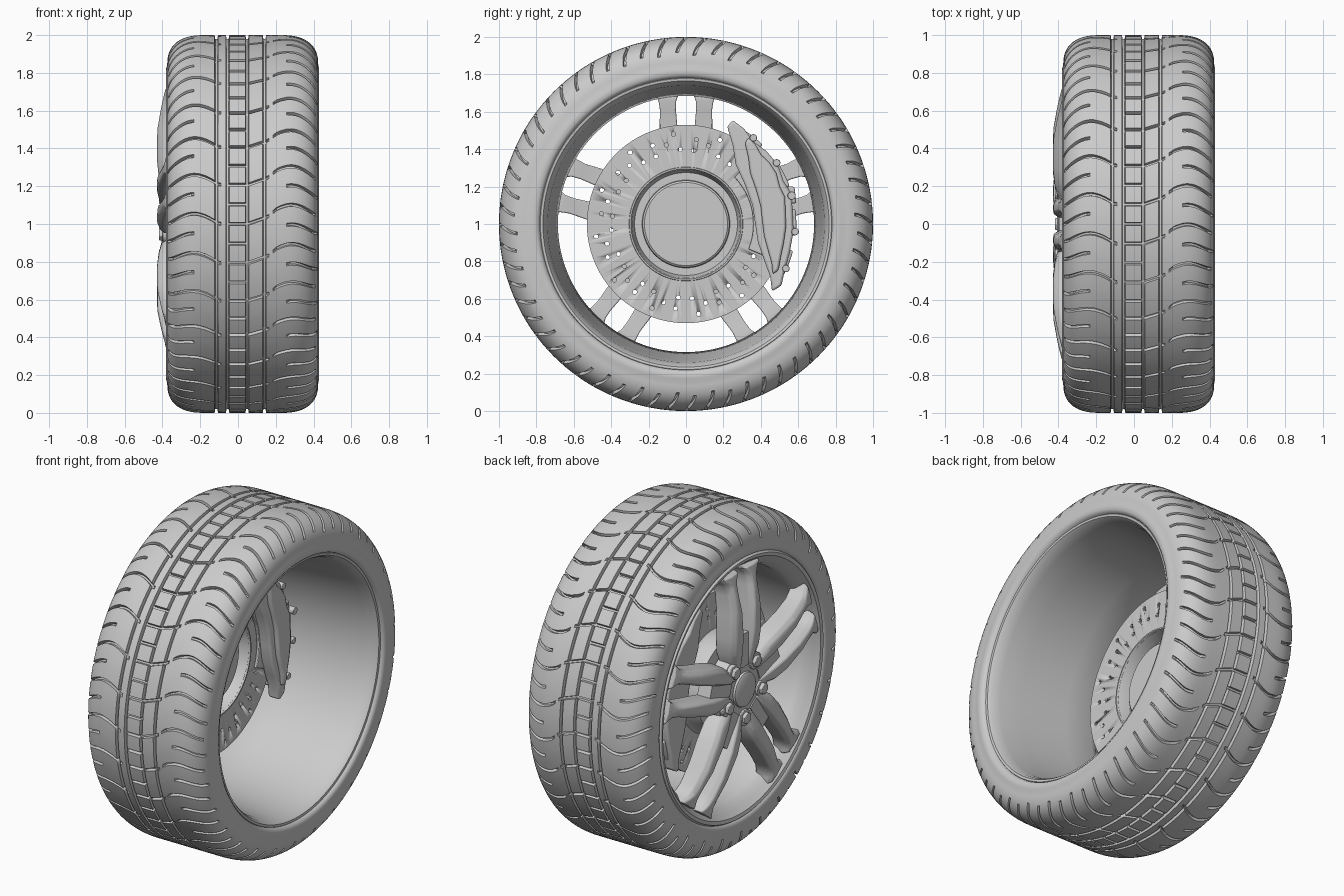
import bpy, bmesh
from math import sin, cos, pi, radians, tau

if "Cube" in bpy.data.objects:
    bpy.data.objects.remove(bpy.data.objects["Cube"])

def finish(name, verts, faces, angle=35, bevel=0):
    me = bpy.data.meshes.new(name)
    me.from_pydata(verts, [], faces)
    bm = bmesh.new()
    bm.from_mesh(me)
    bmesh.ops.remove_doubles(bm, verts=bm.verts, dist=1e-5)
    bmesh.ops.recalc_face_normals(bm, faces=bm.faces)
    bm.to_mesh(me)
    bm.free()
    ob = bpy.data.objects.new(name, me)
    bpy.context.collection.objects.link(ob)
    bpy.ops.object.select_all(action='DESELECT')
    ob.select_set(True)
    bpy.context.view_layer.objects.active = ob
    bpy.ops.object.shade_smooth_by_angle(angle=radians(angle))
    if bevel:
        m = ob.modifiers.new("bevel", 'BEVEL')
        m.width, m.segments = bevel, 2
    return ob

def pos(x, r, w, a):
    """Point at radius r, sideways offset w, in the direction a around the axle."""
    return (x, r * cos(a) - w * sin(a), 1 + r * sin(a) + w * cos(a))

def lathe(name, profile, n=128, closed=True):
    k = len(profile)
    verts = [pos(x, r, 0, tau * i / n) for i in range(n) for x, r in profile]
    faces = [(i * k + j, i * k + (j + 1) % k, (i + 1) % n * k + (j + 1) % k, (i + 1) % n * k + j)
             for i in range(n) for j in range(k if closed else k - 1)]
    return finish(name, verts, faces)

def loft(name, rings, bevel=0):
    k = len(rings[0])
    verts = [v for ring in rings for v in ring]
    faces = [(i * k + j, i * k + (j + 1) % k, (i + 1) * k + (j + 1) % k, (i + 1) * k + j)
             for i in range(len(rings) - 1) for j in range(k)]
    faces += [tuple(range(k)), tuple(range(len(verts) - k, len(verts)))]
    return finish(name, verts, faces, bevel=bevel)

def prism(name, pts, x0, x1, bevel=0):
    return loft(name, [[(x, y, z) for y, z in pts] for x in (x0, x1)], bevel)

def circle(r, w, a, rad, n, turn=0):
    return [pos(0, r + rad * cos(tau * i / n + turn), w + rad * sin(tau * i / n + turn), a)[1:] for i in range(n)]

def sector(r0, r1, a0, a1, n=12):
    angs = [radians(a0 + (a1 - a0) * i / n) for i in range(n + 1)]
    return [pos(0, r1, 0, a)[1:] for a in angs] + [pos(0, r0, 0, a)[1:] for a in reversed(angs)]

# Tyre: a grid sheared along the tread curves so all grooves follow grid lines
C, P, W, DEPTH = 0.025, tau / 30, 0.009, 0.02
side = [(.33, .77), (.37, .775), (.395, .785), (.405, .80), (.405, .825)]
cols = []                                   # x, r, normal x, normal r, circumferential groove
def shoulder(s):
    out = [(C + s * dx, r, s, 0, 0) for dx, r in side]
    for i in range(15):
        a = pi / 2 * (1 - i / 15)
        out.append((C + s * (.2 + .2 * sin(a) ** .8), .84 + .16 * max(cos(a), 0) ** .8, s * sin(a), cos(a), 0))
    return out
mid = [(x, 1, 0, 1, 0) for x in (-.175, -.15, -.09, -.025, 0, .02, .075, .095, .118, .165, .185, .205, .225)]
for g in (-.115, -.055, .048, .14):
    mid += [(g + k * W, 1, 0, 1, d) for k, d in ((-1, 0), (-.6, 1), (.6, 1), (1, 0))]
cols = shoulder(-1) + sorted(mid) + shoulder(1)[::-1]

def shear(x):
    if x < -.1:
        return .055 * sin(pi * min((-.1 - x) / .27, 1.1))
    if x > .05:
        up = .35 * (min(x, .2) - .05)
        return up + (.05 * sin(pi * min((x - .16) / .25, 1.1)) if x > .16 else 0)
    return 0

def cut(x, kind):
    if kind == 0:
        return 0
    if -.055 < x < .048:
        return 1
    if kind == 1:
        return -.365 < x < -.10 or .048 < x < .15 or .195 < x < .405
    return -.372 < x < -.24 or .27 < x < .412

rows = []                                   # angle offset, groove kind (1 long, 2 short)
for start, kind in ((0, 1), (P / 2, 2)):
    rows += [(start - W, 0), (start - .6 * W, kind), (start + .6 * W, kind), (start + W, 0)]
    rows += [(start + P * .17, 0), (start + P * .33, 0)]
rows = [(p * P + t, k) for p in range(30) for t, k in rows]
verts = []
for t, kind in rows:
    for x, r, nx, nr, ring in cols:
        d = DEPTH if ring or (r > .85 and cut(x, kind)) else 0
        a = pi - (t + shear(x))
        verts.append(pos(x - nx * d, r - nr * d, 0, a))
n, k = len(rows), len(cols)
faces = [(i * k + j, i * k + j + 1, (i + 1) % n * k + j + 1, (i + 1) % n * k + j)
         for i in range(n) for j in range(k - 1)]
finish("tyre", verts, faces, 40)

# Rim barrel with both lips
lathe("rim_barrel", [(-.365, .785), (-.38, .775), (-.375, .755), (-.345, .73), (-.31, .70), (-.27, .685),
                     (-.1, .70), (.2, .725), (.34, .74), (.39, .752), (.41, .765), (.412, .778), (.40, .787),
                     (.36, .765), (.2, .745), (-.1, .72), (-.26, .72), (-.33, .765)])

# Five twin-bar spokes with a recessed web near the hub
stations = [(.14, .022, .10, -.40, -.31), (.25, .028, .14, -.42, -.30), (.35, .035, .147, -.43, -.30),
            (.5, .044, .142, -.427, -.30), (.61, .054, .140, -.408, -.29), (.66, .052, .148, -.397, -.28),
            (.69, .04, .168, -.39, -.28), (.72, .02, .195, -.382, -.29)]
for i in range(5):
    a = radians(90 + 72 * i)
    for s, tag in ((-1, "a"), (1, "b")):
        rings = [[pos(x, r, s * w, a) for w, x in
                  ((wi, xb), (wi, xf + .035), (wi + .018, xf + .004), ((wi + wo) / 2, xf), (wo - .03, xf + .006),
                   (wo - .008, xf + .03), (wo, xb))] for r, wi, wo, xf, xb in stations]
        loft(f"spoke_{i + 1}{tag}", rings, .006)
    web = [pos(0, r, w, a)[1:] for r, w in ((.14, -.035), (.34, -.045), (.34, .045), (.14, .035))]
    prism(f"spoke_web_{i + 1}", web, -.395, -.31)
    # Wheel nuts in the gaps between the spokes
    b = a + radians(36)
    prism(f"nut_seat_{i + 1}", circle(.17, 0, b, .05, 24), -.40, -.36, .004)
    prism(f"wheel_nut_{i + 1}", circle(.17, 0, b, .036, 6), -.418, -.38, .005)

# Hub and centre cap
lathe("hub", [(-.388, 0), (-.388, .19), (-.375, .222), (-.30, .235), (-.28, .20), (-.16, .20), (-.16, 0)], 64, False)
lathe("centre_cap", [(-.408, 0), (-.408, .085), (-.40, .10), (-.38, .105)], 48, False)

# Drilled brake disc: curved rows of holes cut by one hidden cutter
disc = lathe("brake_disc", [(-.13, .29), (-.13, .53), (-.18, .53), (-.18, .29)])
verts, faces = [], []
for g in range(12):
    for r, off in ((.485, 0), (.455, 15), (.435, -6), (.40, 3.5), (.395, 14)):
        pts = circle(r, 0, radians(98 + g * 30 - off), .0115, 10)
        b = len(verts)
        verts += [(x, y, z) for x in (-.25, -.08) for y, z in pts]
        faces += [tuple(range(b, b + 10)), tuple(range(b + 10, b + 20))]
        faces += [(b + j, b + (j + 1) % 10, b + 10 + (j + 1) % 10, b + 10 + j) for j in range(10)]
cutter = finish("disc_hole_cutter", verts, faces)
cutter.hide_render = True
cutter.hide_set(True)
m = disc.modifiers.new("holes", 'BOOLEAN')
m.operation, m.object, m.solver = 'DIFFERENCE', cutter, 'EXACT'

# Stepped disc hat
lathe("disc_hat", [(-.15, 0), (-.15, .222), (-.158, .232), (-.20, .235), (-.20, .275), (-.135, .288), (-.122, .295),
                   (-.122, .303), (-.135, .306), (-.18, .306), (-.20, .29), (-.28, .28), (-.29, .2)], 96, False)

# Brake caliper: two crescent jaws, bridges over the disc, pads and fittings
jaw = [(.22, 1.52), (.25, 1.555), (.31, 1.51), (.36, 1.44), (.43, 1.39), (.49, 1.32), (.52, 1.23), (.565, 1.16),
       (.57, 1.06), (.575, .96), (.555, .85), (.53, .76), (.51, .67), (.46, .64), (.45, .72), (.42, .80),
       (.385, .90), (.37, 1.0), (.355, 1.1), (.315, 1.21), (.265, 1.32), (.25, 1.42)]
face = [(.47 + (y - .47) * .62, 1.09 + (z - 1.09) * .8) for y, z in jaw]
prism("caliper_inner_jaw", jaw, -.12, -.04, .012)
prism("caliper_inner_face", face, -.05, -.015, .012)
prism("caliper_outer_jaw", jaw, -.275, -.19, .012)
for i, (a0, a1) in enumerate(((-32, -14), (-6, 8), (20, 34), (46, 60))):
    prism(f"caliper_bridge_{i + 1}", sector(.54, .59, a0, a1, 6), -.25, -.06, .008)
for i, (x0, x1) in enumerate(((-.128, -.11), (-.20, -.182))):
    prism(f"brake_pad_{i + 1}", sector(.36, .52, -22, 44), x0, x1, .004)
for i, a in enumerate((-24, -4, 34, 52)):
    prism(f"caliper_bolt_{i + 1}", circle(.585, 0, radians(a), .02, 12), -.09, -.03, .003)
prism("caliper_clip", [(.50, 1.11), (.50, 1.2), (.58, 1.2), (.59, 1.11)], -.17, -.06, .01)
prism("bleed_nipple", circle(.585, 0, radians(15), .022, 12), -.08, -.01, .003)
